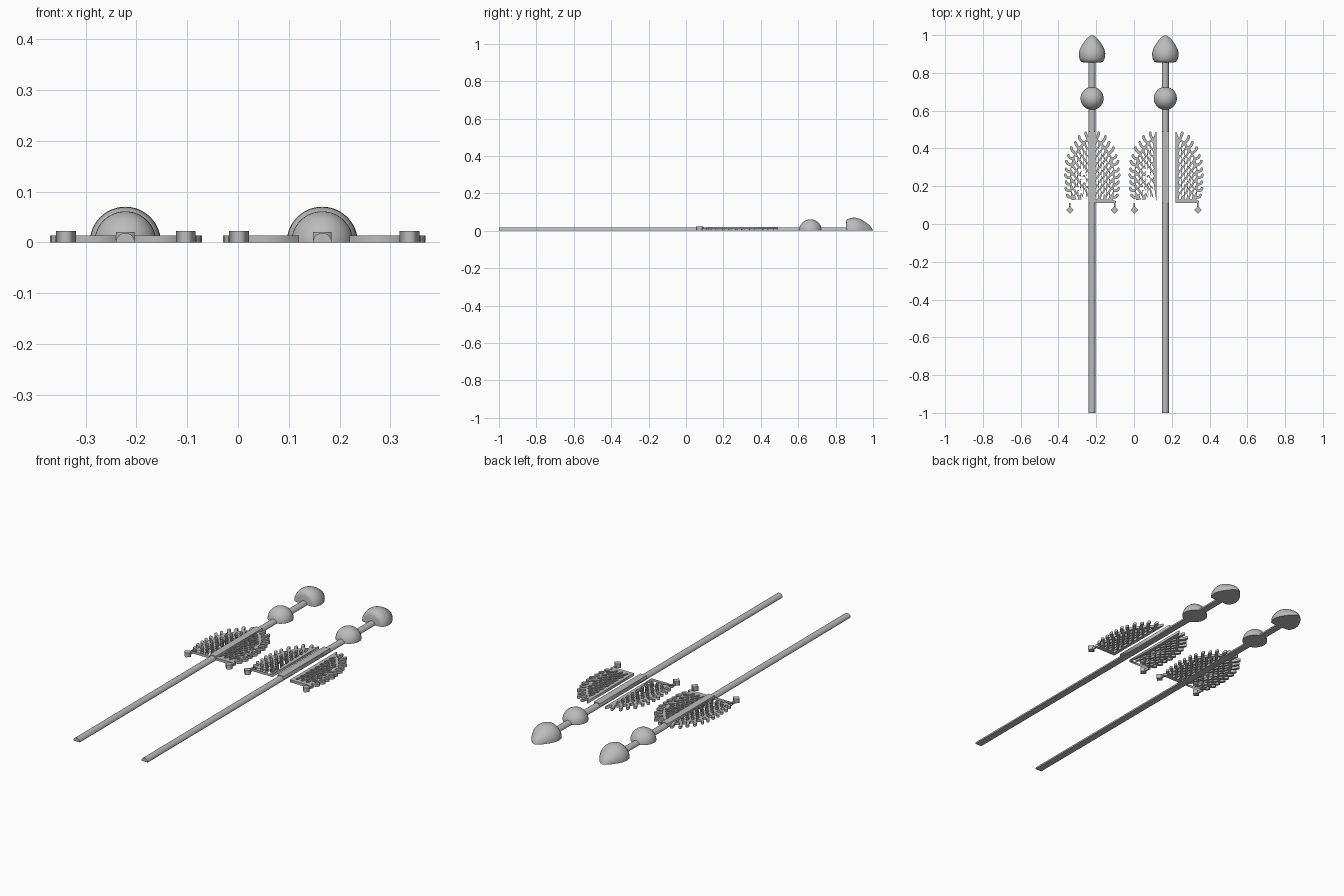
import bpy, bmesh, math, random
from mathutils import Vector

random.seed(4)
cube = bpy.data.objects.get("Cube")
if cube:
    bpy.data.objects.remove(cube)

metal = bpy.data.materials.new("plain grey")
metal.use_nodes = True
GREY = (0.5, 0.5, 0.5, 1)
metal.diffuse_color = GREY
metal.node_tree.nodes["Principled BSDF"].inputs["Base Color"].default_value = GREY


def add_object(name, mesh, smooth=False):
    mesh.materials.clear()
    mesh.materials.append(metal)
    obj = bpy.data.objects.new(name, mesh)
    bpy.context.collection.objects.link(obj)
    if smooth:
        bpy.ops.object.select_all(action='DESELECT')
        obj.select_set(True)
        bpy.context.view_layer.objects.active = obj
        bpy.ops.object.shade_smooth_by_angle(angle=math.radians(40))
    return obj


def half_lathe(name, cx, profile, steps=24):
    """Revolve (y, radius) points half a turn about the rod axis, flat side down."""
    bm = bmesh.new()
    rings = []
    for k in range(steps + 1):
        a = math.pi * k / steps
        rings.append([bm.verts.new((cx + r * math.cos(a), y, r * math.sin(a)))
                      for y, r in profile])
    for a, b in zip(rings, rings[1:]):
        for j in range(len(profile) - 1):
            bm.faces.new((a[j], a[j + 1], b[j + 1], b[j]))
    bm.faces.new(rings[0] + rings[-1][::-1])
    bmesh.ops.remove_doubles(bm, verts=bm.verts, dist=1e-5)
    bmesh.ops.recalc_face_normals(bm, faces=bm.faces)
    mesh = bpy.data.meshes.new(name)
    bm.to_mesh(mesh)
    bm.free()
    return add_object(name, mesh, True)


def plate(name, loops, height):
    """Extrude a filled flat outline; any further loops become holes."""
    curve = bpy.data.curves.new(name, 'CURVE')
    curve.dimensions = '2D'
    curve.fill_mode = 'BOTH'
    curve.extrude = height / 2
    for loop in loops:
        spline = curve.splines.new('POLY')
        spline.points.add(len(loop) - 1)
        for point, (x, y) in zip(spline.points, loop):
            point.co = (x, y, 0, 1)
        spline.use_cyclic_u = True
    temp = bpy.data.objects.new(name + "_outline", curve)
    bpy.context.collection.objects.link(temp)
    bpy.context.view_layer.update()
    mesh = bpy.data.meshes.new_from_object(
        temp.evaluated_get(bpy.context.evaluated_depsgraph_get()))
    bpy.data.objects.remove(temp)
    for v in mesh.vertices:
        v.co.z += height / 2
    bm = bmesh.new()
    bm.from_mesh(mesh)
    bmesh.ops.remove_doubles(bm, verts=bm.verts, dist=1e-6)
    bmesh.ops.recalc_face_normals(bm, faces=bm.faces)
    bm.to_mesh(mesh)
    bm.free()
    mesh.name = name
    return add_object(name, mesh)


def box(name, x0, x1, y0, y1, height):
    return plate(name, [[(x0, y0), (x1, y0), (x1, y1), (x0, y1)]], height)


# Outer edge of the openwork body, from base to crown
EDGE = [Vector(p) for p in ((.110, .135), (.117, .20), (.117, .28), (.104, .35),
                            (.076, .40), (.045, .437), (.014, .457))]


def edge_at(t):
    lengths = [(b - a).length for a, b in zip(EDGE, EDGE[1:])]
    d = t * sum(lengths)
    for a, b, n in zip(EDGE, EDGE[1:], lengths):
        if d <= n + 1e-9:
            return a.lerp(b, d / n), (b - a).normalized()
        d -= n
    return EDGE[-1], (EDGE[-1] - EDGE[-2]).normalized()


def edge_width(v):
    for a, b in zip(EDGE, EDGE[1:]):
        if a.y <= v <= b.y:
            return a.x + (b.x - a.x) * (v - a.y) / (b.y - a.y)
    return 0


def finger(t, length, width):
    """Outline of one branch that leaves the edge and bends upward."""
    base, along = edge_at(t)
    out = Vector((along.y, -along.x))
    mid = base + out * length * .75
    tip = mid + (out * .12 + Vector((0, .75))) * length * .7
    right, left = [], []
    for k in range(6):
        s = k / 5
        c = base * (1 - s) ** 2 + mid * 2 * s * (1 - s) + tip * s * s
        d = ((mid - base) * (1 - s) + (tip - mid) * s).normalized()
        n = Vector((d.y, -d.x)) * width / 2
        right.append(c + n)
        left.append(c - n)
    cap = [tip + n * math.cos(a) + d * width / 2 * math.sin(a)
           for a in (math.pi * k / 6 for k in range(1, 6))]
    return right + cap + left[::-1]


def slot(u, v, lean, half_length, radius):
    axis = Vector((math.sin(lean), math.cos(lean)))
    side = Vector((axis.y, -axis.x))
    points = []
    for end in (1, -1):
        for k in range(6):
            a = math.pi * k / 5
            points.append(Vector((u, v)) + end * (axis * (half_length - radius)
                          + side * radius * math.cos(a) + axis * radius * math.sin(a)))
    return points


# Half panel: base ledge, edge branches and staggered slots
outline = [Vector((0, .11)), Vector((.125, .11)), Vector((.125, .122)), Vector((.110, .126))]
COUNT = 11
for i in range(COUNT):
    outline += finger(.02 + .95 * i / (COUNT - 1), .031 if i % 2 else .026, .014)
outline += [Vector((.004, .488)), Vector((0, .488))]
holes = []
for row in range(17):
    v = .146 + row * .0195
    for col in range(5):
        u = .025 + .030 * col + (.015 if row % 2 else 0)
        if u < edge_width(v + .012) - .013:
            lean = .22 + u * 3 + random.uniform(-.15, .15)
            holes.append(slot(u, v, lean, .0165, .0062))


def half_panel(name, inner_x, side):
    loops = [[(inner_x + side * p.x, p.y) for p in loop] for loop in [outline] + holes]
    plate(name + "_openwork", loops, .013)
    # Hanging diamond and its link
    x, y, r = inner_x + side * .118, .074, .0195
    box(name + "_link", x - .004, x + .004, y, .112, .013)
    plate(name + "_diamond", [[(x - r, y), (x, y - r), (x + r, y), (x, y + r)]], .022)


TIP = [(.855, 0), (.855, .045), (.859, .057), (.868, .064), (.885, .069), (.905, .070),
       (.925, .065), (.945, .055), (.965, .042), (.982, .028), (.994, .014), (1, 0)]
BALL = [(.665 - .061 * math.cos(math.pi * k / 20), .061 * math.sin(math.pi * k / 20))
        for k in range(21)]

# Two staffs; the second has its panels set apart from the rod
for name, cx, panel_x, gap in (("right", -.222, -.221, 0), ("left", .166, .170, .05)):
    half_lathe(name + "_rod", cx, [(-1, 0), (-1, .0185), (.87, .0185), (.87, 0)], 16)
    half_lathe(name + "_ball", cx, BALL)
    half_lathe(name + "_pointed_finial", cx, TIP)
    box(name + "_rod_strip", cx - .018, cx + .018, .11, .49, .0205)
    for label, side in (("outer_a", -1), ("outer_b", 1)):
        half_panel(f"{name}_{label}", panel_x + side * gap, side)
